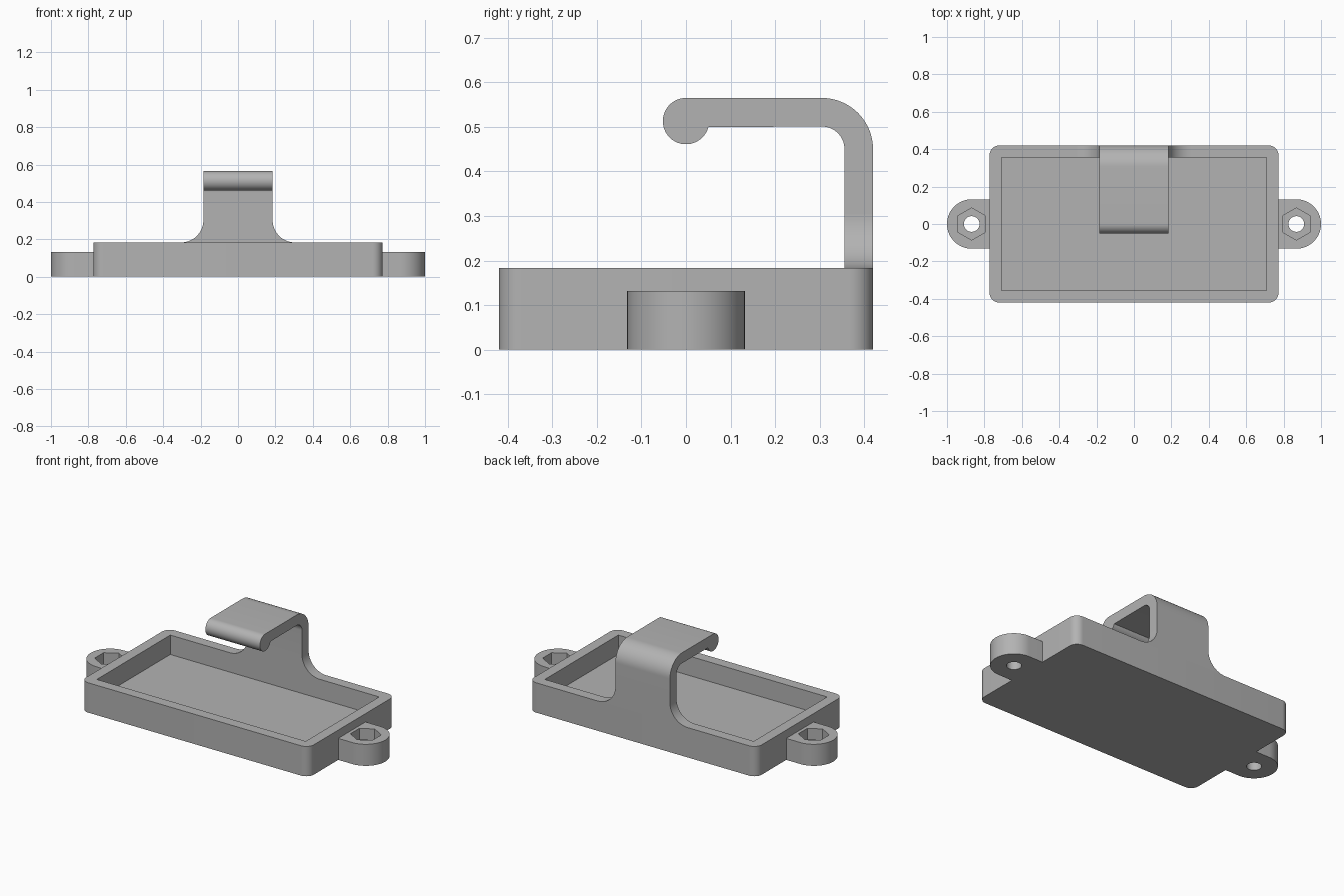
import bpy
import bmesh
from math import cos, sin, radians
from mathutils import Vector

old = bpy.data.objects.get("Cube")
if old:
    bpy.data.objects.remove(old, do_unlink=True)

# Single plain grey plastic
grey = bpy.data.materials.new("grey plastic")
grey.use_nodes = True
grey.diffuse_color = (0.45, 0.45, 0.45, 1)
bsdf = next(n for n in grey.node_tree.nodes if n.type == 'BSDF_PRINCIPLED')
bsdf.inputs["Base Color"].default_value = grey.diffuse_color

# Which way a 2D outline (u, v) and its extrusion depth (w) map to space
PLANES = {
    "xy": lambda u, v, w: Vector((u, v, w)),
    "xz": lambda u, v, w: Vector((u, w, v)),
    "yz": lambda u, v, w: Vector((w, u, v)),
}


def arc(cu, cv, r, start, end, steps=16):
    """Points along an arc, angles in degrees."""
    angles = [radians(start + (end - start) * i / steps) for i in range(steps + 1)]
    return [(cu + r * cos(a), cv + r * sin(a)) for a in angles]


def prism(name, outline, low, high, plane="xy"):
    """Extrude a closed outline from low to high."""
    place = PLANES[plane]
    bm = bmesh.new()
    bottom = [bm.verts.new(place(u, v, low)) for u, v in outline]
    top = [bm.verts.new(place(u, v, high)) for u, v in outline]
    bm.faces.new(bottom)
    bm.faces.new(top)
    n = len(outline)
    for i in range(n):
        j = (i + 1) % n
        bm.faces.new((bottom[i], bottom[j], top[j], top[i]))
    bmesh.ops.recalc_face_normals(bm, faces=bm.faces)
    mesh = bpy.data.meshes.new(name)
    bm.to_mesh(mesh)
    bm.free()
    mesh.materials.append(grey)
    obj = bpy.data.objects.new(name, mesh)
    bpy.context.collection.objects.link(obj)
    return obj


def select(obj):
    bpy.ops.object.select_all(action='DESELECT')
    obj.select_set(True)
    bpy.context.view_layer.objects.active = obj


def cut(obj, cutter):
    """Subtract the cutter and discard it."""
    cutter.hide_render = True
    select(obj)
    mod = obj.modifiers.new("cut", 'BOOLEAN')
    mod.operation = 'DIFFERENCE'
    mod.solver = 'EXACT'
    mod.object = cutter
    bpy.ops.object.modifier_apply(modifier=mod.name)
    bpy.data.objects.remove(cutter, do_unlink=True)


def smooth(obj):
    select(obj)
    bpy.ops.object.shade_smooth_by_angle(angle=radians(30))


# Main sizes
HALF_X, HALF_Y, TRAY_TOP, CORNER = 0.773, 0.42, 0.183, 0.052
WALL = 0.064
STRAP = 0.185
INNER_Y = HALF_Y - WALL

# Tray: rounded block with a square-cornered pocket
corner_x, corner_y = HALF_X - CORNER, HALF_Y - CORNER
outline = []
for k, (sx, sy) in enumerate([(1, 1), (-1, 1), (-1, -1), (1, -1)]):
    outline += arc(sx * corner_x, sy * corner_y, CORNER, 90 * k, 90 * k + 90, 10)
tray = prism("tray", outline, 0, TRAY_TOP)
pocket_x = HALF_X - WALL
pocket = [(-pocket_x, -INNER_Y), (pocket_x, -INNER_Y), (pocket_x, INNER_Y), (-pocket_x, INNER_Y)]
cut(tray, prism("pocket_cutter", pocket, WALL, 0.3))
smooth(tray)

# Mounting ears: rounded tab, hexagonal nut recess and screw hole
EAR_X, EAR_R = 0.868, 0.132
for side, label in ((1, "left"), (-1, "right")):
    tab = [(HALF_X, -EAR_R)] + arc(EAR_X, 0, EAR_R, -90, 90, 36) + [(HALF_X, EAR_R)]
    ear = prism(label + "_ear", [(side * x, y) for x, y in tab], 0, EAR_R)
    cut(ear, prism("nut_cutter", arc(side * EAR_X, 0, 0.086, 30, 330, 5), 0.064, 0.2))
    cut(ear, prism("hole_cutter", arc(side * EAR_X, 0, 0.042, 0, 348.75, 31), -0.1, 0.1))
    smooth(ear)

# Flared foot joining the strap to the back wall
FLARE = 0.12
flare_z = TRAY_TOP + FLARE
right_curve = arc(STRAP + FLARE, flare_z, FLARE, 270, 180)
left_curve = [(-x, z) for x, z in reversed(right_curve)]
smooth(prism("hook_foot", right_curve + left_curve, INNER_Y, HALF_Y, "xz"))

# Hook strap: upright, bend, flat top and rounded lip
TOP, BEND, LIP = 0.565, 0.115, 0.052
bend_y, bend_z = HALF_Y - BEND, TOP - BEND
profile = [(HALF_Y, flare_z)]
profile += arc(bend_y, bend_z, BEND, 0, 90, 20)
profile += arc(0, TOP - LIP, LIP, 90, 345, 32)
profile += arc(bend_y, bend_z, BEND - WALL, 90, 0, 16)
profile += [(INNER_Y, flare_z)]
smooth(prism("hook_strap", profile, -STRAP, STRAP, "yz"))
